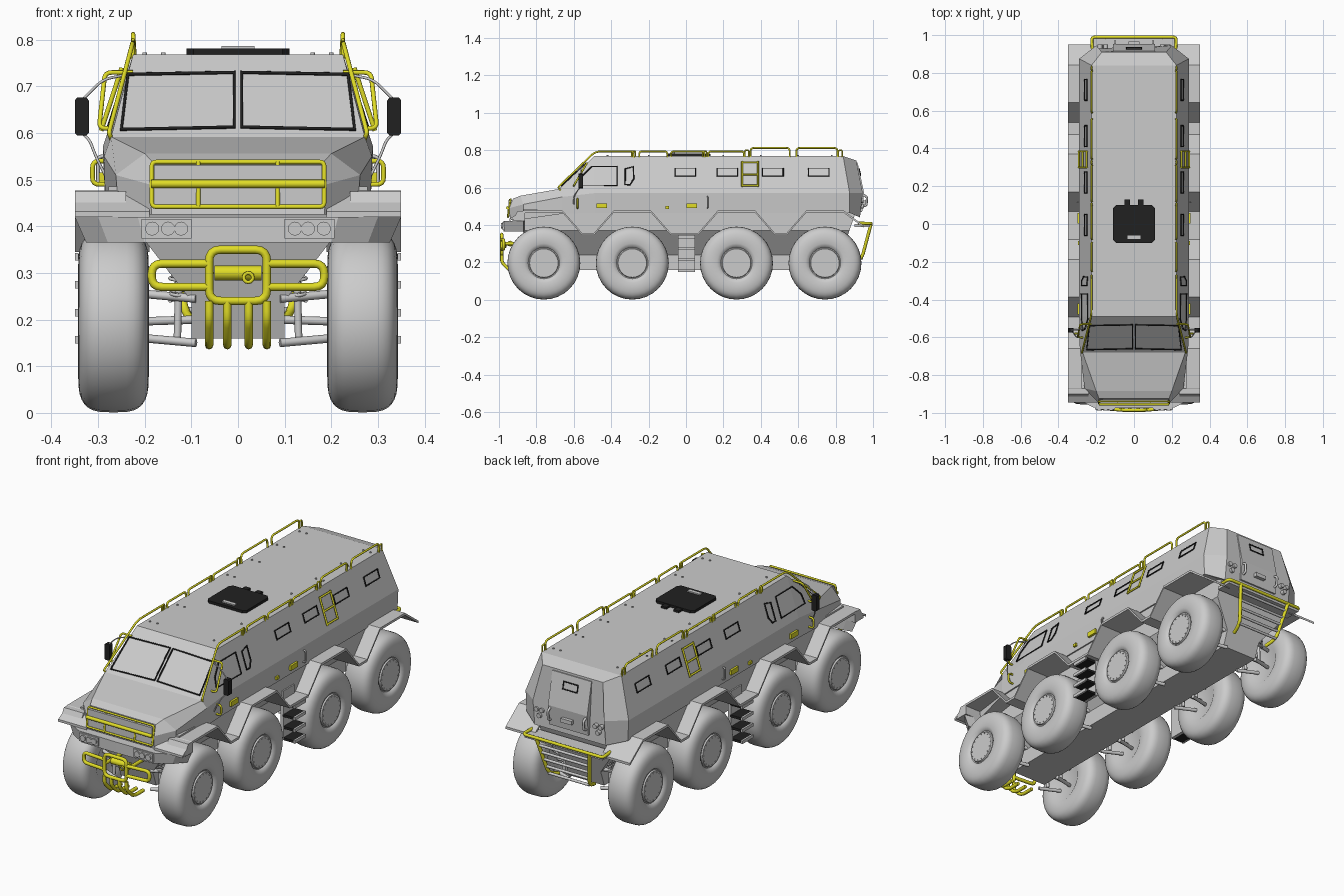
import bpy, bmesh, math
from mathutils import Vector

if "Cube" in bpy.data.objects:
    bpy.data.objects.remove(bpy.data.objects["Cube"])


def material(name, c):
    m = bpy.data.materials.new(name)
    m.diffuse_color = (*c, 1)
    m.use_nodes = True
    m.node_tree.nodes["Principled BSDF"].inputs["Base Color"].default_value = m.diffuse_color
    return m


YEL, BLK = material("yellow", (0.75, 0.72, 0.02)), material("black", (0.015, 0.015, 0.015))


def mesh(name, V, F, mat=None, mirror=False, smooth=False):
    bm = bmesh.new()
    for s in ((1, -1) if mirror else (1,)):
        vs = [bm.verts.new((s * x, y, z)) for x, y, z in V]
        for f in F:
            bm.faces.new([vs[i] for i in f])
    bmesh.ops.recalc_face_normals(bm, faces=bm.faces)
    me = bpy.data.meshes.new(name)
    bm.to_mesh(me)
    bm.free()
    if smooth:
        me.polygons.foreach_set("use_smooth", [True] * len(me.polygons))
        me.set_sharp_from_angle(angle=math.radians(35))
    if mat:
        me.materials.append(mat)
    ob = bpy.data.objects.new(name, me)
    bpy.context.collection.objects.link(ob)
    return ob


def loft(name, rings, mat=None, mirror=False, smooth=False):
    n = len(rings[0])
    F = [(k * n + i, k * n + (i + 1) % n, (k + 1) * n + (i + 1) % n, (k + 1) * n + i)
         for k in range(len(rings) - 1) for i in range(n)]
    F += [tuple(range(n)), tuple(range((len(rings) - 1) * n, len(rings) * n))]
    return mesh(name, [p for r in rings for p in r], F, mat, mirror, smooth)


def prism(name, poly, lo, hi, axis, mat=None, mirror=False):
    put = {"x": lambda a, b, t: (t, a, b), "y": lambda a, b, t: (a, t, b), "z": lambda a, b, t: (a, b, t)}[axis]
    return loft(name, [[put(a, b, t) for a, b in poly] for t in (lo, hi)], mat, mirror)


def box(name, x0, x1, y0, y1, z0, z1, mat=None, mirror=False):
    return prism(name, [(x0, y0), (x1, y0), (x1, y1), (x0, y1)], z0, z1, "z", mat, mirror)


def fillet(pts, r, closed):
    pts = [Vector(p) for p in pts]
    out, n = [], len(pts)
    for i, p in enumerate(pts):
        if r == 0 or (not closed and i in (0, n - 1)):
            out.append(p)
            continue
        a, b = pts[i - 1] - p, pts[(i + 1) % n] - p
        d = min(r, a.length * 0.45, b.length * 0.45)
        p1, p2 = p + a.normalized() * d, p + b.normalized() * d
        out += [p1.lerp(p, t).lerp(p.lerp(p2, t), t) for t in (0, 0.25, 0.5, 0.75, 1)]
    return out


def tubes(name, paths, r, mat=None, mirror=False, closed=False, bend=0.0, res=2):
    cu = bpy.data.curves.new(name, "CURVE")
    cu.dimensions, cu.bevel_depth, cu.bevel_resolution, cu.use_fill_caps = "3D", r, res, True
    for path in paths:
        pts = fillet(path, bend, closed)
        for s in ((1, -1) if mirror else (1,)):
            sp = cu.splines.new("POLY")
            sp.points.add(len(pts) - 1)
            for q, p in zip(sp.points, pts):
                q.co = (s * p.x, p.y, p.z, 1)
            sp.use_cyclic_u = closed
    tmp = bpy.data.objects.new(name + "_path", cu)
    bpy.context.collection.objects.link(tmp)
    me = bpy.data.meshes.new_from_object(tmp)
    bpy.data.objects.remove(tmp)
    me.materials.clear()
    if mat:
        me.materials.append(mat)
    bpy.context.collection.objects.link(bpy.data.objects.new(name, me))


# Armoured body: rings of roof edge, belt and sill from nose to tail
half = [((.185, -.925, .54), (.19, -.945, .49), (.185, -.94, .425)),
        ((.20, -.885, .556), (.262, -.87, .51), (.255, -.87, .43)),
        ((.272, -.68, .592), (.287, -.66, .55), (.285, -.66, .46)),
        ((.225, -.49, .768), (.29, -.49, .57), (.285, -.49, .465)),
        ((.225, .84, .768), (.29, .875, .57), (.285, .875, .465)),
        ((.17, .91, .745), (.20, .945, .57), (.20, .93, .44))]
loft("body", [[*h, *[(-x, y, z) for x, y, z in reversed(h)]] for h in half])

# Lower hull with narrow belly
hs = [(.1, .16), (.1, .24), (.2, .37), (.2, .47)]
sec = hs + [(-x, z) for x, z in reversed(hs)]
loft("hull", [[(x, s * (.8 + (z - .16) * .35), z) for x, z in sec] for s in (-1, 1)])

# Wheel arches: one folded plate per side and the wall above it
AX = (-.76, -.287, .27, .743)
path = [(-.945, .42), (-.87, .465)]
for w in AX:
    path += [(w - .205, .345), (w - .1, .465)] if w > -.7 else []
    path += [(w + .1, .465), (w + .205, .345)] if w < .7 else [(w + .1, .465), (.95, .385)]
prism("fenders", path + [(y, z + .012) for y, z in reversed(path)], .19, .35, "x", mirror=True)
prism("arch_walls", path[1:-1] + [(.85, .485), (-.87, .485)], .19, .278, "x", mirror=True)

# Wheels: balloon tyre and hub turned about the axle
prof = [(.2, .001), (.2, .09)]
for i in range(17):
    a = math.pi * i / 16
    c = math.cos(a)
    prof.append((.267 - .076 * math.copysign(abs(c) ** .6, c), .105 + .09 * abs(math.sin(a)) ** .6))
prof += [(.335, .088), (.329, .084), (.329, .079), (.336, .076), (.336, .001)]
N = 32
ang = [2 * math.pi * k / N for k in range(N)]
for i, w in enumerate(AX):
    loft(f"wheels_{i}", [[(x, w + r * math.cos(a), .196 + r * math.sin(a)) for a in ang] for x, r in prof],
         mirror=True, smooth=True)
    tubes(f"hub_bolts_{i}", [[(.325, w + .068 * math.cos(a), .196 + .068 * math.sin(a)),
                             (.339, w + .068 * math.cos(a), .196 + .068 * math.sin(a))] for a in ang[::2]],
          .003, mirror=True, res=0)
    # Suspension: wishbones, axle, springs and dampers
    arms = [[(.09, w + d, z), (.2, w + d * .5, z + .01)] for d in (-.07, .07) for z in (.15, .245)]
    tubes(f"wishbones_{i}", arms + [[(.09, w, .2), (.21, w, .196)]], .009, mirror=True)
    for d in (-.05, .05):
        coil = [(.13 + .016 * math.cos(t * .7), w + d + .016 * math.sin(t * .7), .24 + t * .0018) for t in range(46)]
        tubes(f"spring_{i}", [coil], .004, mirror=True, res=1)
        tubes(f"damper_{i}", [[(.13, w + d, .16), (.125, w + d, .36)]], .008, mirror=True)

# Front bumper with lamps
plan = [(.0, -.975), (.215, -.972), (.3, -.925), (.35, -.87), (.3, -.86), (0, -.86)]
plan += [(-x, y) for x, y in reversed(plan[1:5])]
loft("front_bumper", [[(x * (.93 if z < .37 else 1), y, z) for x, y in plan] for z in (.365, .42)])
prism("bumper_horns", [(-.93, .42), (-.86, .42), (-.86, .475), (-.9, .475)], .24, .35, "x", mirror=True)
box("lamp_bezels", .1, .207, -.981, -.96, .374, .416, mirror=True)
tubes("headlamps", [[(x, -.97, .395), (x, -.988, .395)] for x in (.122, .15, .184)], .015, mirror=True, res=4)

# Yellow grille frame
box("grille_panel", -.18, .18, -.95, -.93, .445, .532)
tubes("grille_frame", [[(-.185, -.952, .442), (.185, -.952, .442), (.185, -.938, .538), (-.185, -.938, .538)]],
      .005, YEL, closed=True, bend=.01)
tubes("grille_posts", [[(.085, -.953, .442), (.085, -.94, .538)]], .005, YEL, mirror=True)
tubes("grille_bar", [[(-.185, -.953, .491), (.185, -.953, .491)]], .009, YEL)

# Bull bar and winch
tubes("bull_bar_wings", [[(.06, -.985, .32), (.185, -.975, .32), (.185, -.975, .27), (.06, -.985, .27)]],
      .009, YEL, mirror=True, bend=.025)
tubes("bull_bar_hoop", [[(-.062, -.985, .24), (-.062, -.985, .35), (.062, -.985, .35), (.062, -.985, .24)]],
      .009, YEL, closed=True, bend=.025)
tubes("bull_bar_prongs", [[(x, -.985, .24), (x, -.985, .2), (x, -.93, .145), (x, -.85, .145)] for x in (.023, .062)],
      .009, YEL, mirror=True, bend=.03)
tubes("bull_bar_mounts", [[(.06, -.985, .3), (.06, -.84, .3)]], .009, YEL, mirror=True)
tubes("winch", [[(-.05, -.94, .3), (.05, -.94, .3)]], .016, YEL)
tubes("winch_hook", [[(.022 + .01 * math.cos(a), -.965, .29 + .01 * math.sin(a)) for a in ang[::3]]],
      .004, YEL, closed=True)


# Window frames on the windscreen and sloped sides
def ws(x, z):
    return (x, -.683 + (z - .592) * 1.08, z)


def side(y, z, out=.002):
    return (.225 + (.768 - z) * .328 + out - max(0, -.49 - y) * .05, y, z)


tubes("windscreen_frames", [[ws(.008, .73), ws(.236, .726), ws(.25, .608), ws(.008, .613)]], .0045, BLK, True, True, res=1)
wins = [[(-.565, .612), (-.555, .66), (-.505, .712), (-.37, .712), (-.37, .612)],
        [(-.325, .615), (-.325, .7), (-.28, .712), (-.28, .645), (-.3, .615)]]
wins += [[(y, .662), (y + .11, .662), (y + .11, .703), (y, .703)] for y in (-.06, .165, .41, .655)]
tubes("side_window_frames", [[side(*p) for p in w] for w in wins], .004, BLK, True, True, res=1)

# Roof rails and windscreen pillar tubes
rails = [(-.25, -.1, .793), (-.08, .1, .793), (.12, .31, .793), (.345, .555, .812), (.59, .81, .812)]
tubes("roof_rails", [[(.222, a, .76), (.225, a, h), (.225, b, h), (.222, b, .76)] for a, b, h in rails],
      .005, YEL, True, bend=.02)
tubes("rail_loops", [[(.225, y, .762), (.225, y, h), (.225, y + .02, h), (.225, y + .02, .762)]
                     for y, h in ((-.29, .795), (.09, .795), (.315, .8), (.815, .8))], .004, YEL, True, bend=.012)
tubes("pillar_tubes", [[(.225, -.28, .76), (.226, -.28, .793), (.226, -.485, .793), (.277, -.685, .6), (.27, -.67, .585)]],
      .005, YEL, True, bend=.03)

# Roof hatch and roof studs
hp = [(-.11, -.085), (-.095, -.1), (.095, -.1), (.11, -.085), (.11, .085), (.095, .1), (-.095, .1), (-.11, .085)]
prism("roof_hatch", hp, .76, .781, "z", BLK)
box("hatch_hinges", .02, .05, .09, .13, .76, .778, BLK, True)
box("hatch_handle", -.035, .035, -.08, -.06, .78, .787)
tubes("roof_studs", [[(x, y, .765), (x, y, .773)] for y in (-.42, -.2, .2, .4, .6, .78) for x in (.16, .2)],
      .005, mirror=True, res=1)

# Side ladders, grab handles and door handles
tubes("side_ladders", [[side(y, .605, .015), side(y, .74, .015)] for y in (.3, .385)] +
      [[side(.3, z, .015), side(.385, z, .015)] for z in (.61, .67, .735)], .005, YEL, True)
tubes("grab_handles", [[side(-.6, .61, -.01), (.298, -.6, .61), (.285, -.53, .73), side(-.53, .73, -.01)],
                       [(.28, -.58, .49), (.312, -.58, .49), (.312, -.58, .54), (.28, -.58, .54)]],
      .005, YEL, True, bend=.015)
for y in (-.45, .03):
    box("door_handles", .28, .298, y - .028, y + .028, .49, .515, YEL, True)
tubes("door_bars", [[(.28, .115, .49), (.3, .115, .49), (.3, .115, .55), (.28, .115, .55)]], .004, None, True, bend=.01)
box("belt_latch", .28, .296, -.11, -.09, .485, .5, YEL, True)

# Mirrors on thin arms
prism("mirrors", [(.32, .6), (.325, .595), (.345, .595), (.35, .6), (.35, .67), (.345, .676), (.325, .676), (.32, .67)],
      -.575, -.55, "y", BLK, True)
tubes("mirror_arms", [[(.24, -.54, .725), (.29, -.56, .715), (.335, -.562, .67)],
                      [(.335, -.562, .6), (.318, -.58, .585), (.305, -.6, .55), (.28, -.6, .5)]], .003, None, True, bend=.02)

# Side boarding steps
box("step_backs", .27, .285, -.042, .047, .15, .4, mirror=True)
for z in (.157, .215, .275, .335):
    box("step_treads", .28, .343, -.042, .047, z - .006, z + .006, BLK, True)
    box("step_lips", .342, .35, -.042, .047, z - .008, z + .008, None, True)

# Rear door, lamps, platform and ladder
prism("rear_door", [(.917, .735), (.952, .572), (.942, .47), (.92, .47), (.9, .735)], -.11, .11, "x")
tubes("rear_window_frame", [[(x, .953 - (z - .572) * .215, z) for x, z in
                            ((-.04, .665), (.04, .665), (.04, .7), (-.04, .7))]], .004, BLK, closed=True, res=1)
tubes("door_hinges", [[(.1, .948, .5), (.1, .965, .505), (.1, .968, .55), (.1, .948, .56)]], .006, None, True, bend=.01)
box("rear_latch", -.03, .03, .945, .965, .51, .53)
tubes("tail_lamps", [[(x, .93, z), (x, .95, z)] for x, z in ((.15, .53), (.18, .53), (.165, .5))], .012, None, True)
box("rear_platform", -.22, .22, .9, .985, .39, .405)
tubes("platform_edge", [[(-.22, .92, .41), (-.225, .99, .408), (.225, .99, .408), (.22, .92, .41)]], .008, YEL, bend=.02)
tubes("rear_ladder_sides", [[(.15, .99, .408), (.115, .94, .22), (.1, .88, .2)]], .009, YEL, True, bend=.03)
tubes("rear_ladder_rungs", [[(-.15 + t * .035, .99 - t * .05, .408 - t * .188),
                             (.15 - t * .035, .99 - t * .05, .408 - t * .188)] for t in (.2, .4, .6, .8, 1)], .007)
